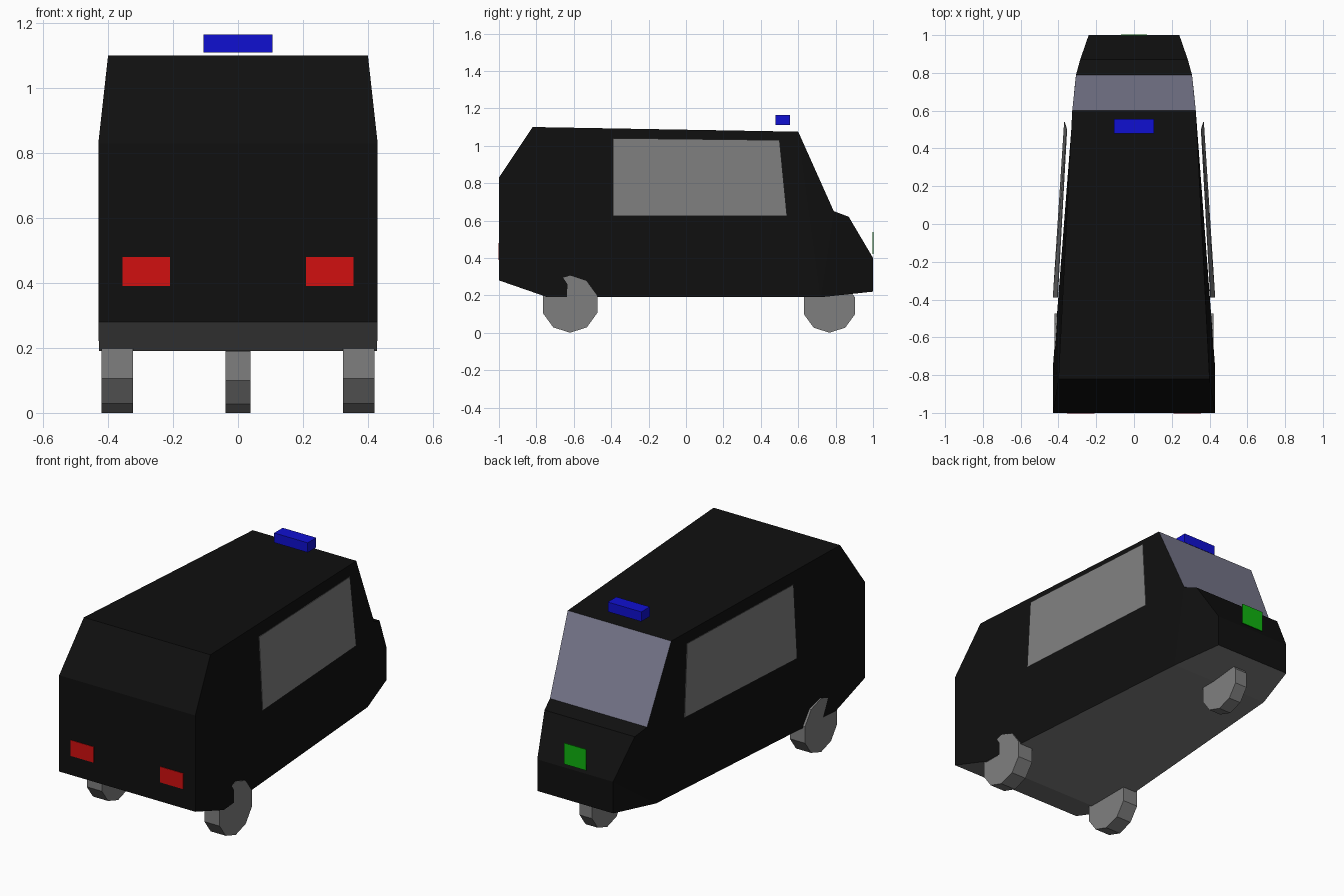
import bpy, bmesh, math
from mathutils import Matrix, Vector

if "Cube" in bpy.data.objects:
    bpy.data.objects.remove(bpy.data.objects["Cube"])


def mat(name, rgb):
    m = bpy.data.materials.new(name)
    m.diffuse_color = (*rgb, 1)
    m.use_nodes = True
    m.node_tree.nodes["Principled BSDF"].inputs["Base Color"].default_value = m.diffuse_color
    return m


BLACK = mat("black paint", (0.005, 0.005, 0.005))
GREY = mat("grey", (0.213, 0.213, 0.213))
GLASS = mat("blue grey glass", (0.195, 0.195, 0.275))
RED = mat("red", (0.64, 0.005, 0.005))
BLUE = mat("blue", (0.005, 0.005, 0.64))
GREEN = mat("green", (0.005, 0.45, 0.005))


def finish(bm, name, *mats):
    bmesh.ops.recalc_face_normals(bm, faces=bm.faces)
    me = bpy.data.meshes.new(name)
    bm.to_mesh(me)
    bm.free()
    for m in mats:
        me.materials.append(m)
    ob = bpy.data.objects.new(name, me)
    bpy.context.collection.objects.link(ob)
    return ob


def box(name, lo, hi, m):
    lo, hi = Vector(lo), Vector(hi)
    bm = bmesh.new()
    bmesh.ops.create_cube(bm, size=1, matrix=Matrix.Translation((lo + hi) / 2)
                          @ Matrix.Diagonal((*(hi - lo), 1)))
    return finish(bm, name, m)


def wheel(name, x, y, r, width):
    # ten-sided disc with a corner touching the ground
    bm = bmesh.new()
    bmesh.ops.create_cone(bm, cap_ends=True, segments=10, radius1=r, radius2=r, depth=width)
    ring = sorted(bm.verts, key=lambda v: v.co.z)
    for k, group in enumerate((ring[:10], ring[10:])):
        group.sort(key=lambda v: math.atan2(v.co.y, v.co.x))
        for i, v in enumerate(group):
            a = math.radians(-90 + 36 * i)
            v.co = (x + (k - 0.5) * width, y + r * math.cos(a), r + r * math.sin(a))
    return finish(bm, name, GREY)


# Body: side profile as (y, z, half width), tapering towards the nose
profile = [(-1, 0.28, 0.43), (-1, 0.83, 0.43), (-0.82, 1.10, 0.40), (0.60, 1.075, 0.327),
           (0.79, 0.65, 0.307), (0.87, 0.62, 0.285), (1, 0.40, 0.24), (1, 0.22, 0.24),
           (0.72, 0.19, 0.315), (-0.74, 0.19, 0.428)]
bm = bmesh.new()
left = [bm.verts.new((-w, y, z)) for y, z, w in profile]
right = [bm.verts.new((w, y, z)) for y, z, w in profile]
n = len(profile)
for i in range(n):
    j = (i + 1) % n
    f = bm.faces.new((left[i], left[j], right[j], right[i]))
    if i == 3:
        f.material_index = 2          # windscreen
    elif i >= 7:
        f.material_index = 1          # underside
for side in (left, right):
    bm.faces.new([side[i] for i in (0, 1, 2, 3, 4, 8, 9)])   # main flank
    bm.faces.new([side[i] for i in (4, 5, 6, 7, 8)])         # nose flank
bmesh.ops.triangulate(bm, faces=[f for f in bm.faces if len(f.verts) > 4])
finish(bm, "body", BLACK, GREY, GLASS)

# Side windows: thin panes standing just off the flanks
pane = [(0.43, -0.39, 0.625), (0.37, 0.54, 0.625), (0.358, 0.50, 1.03), (0.407, -0.39, 1.04)]
for s, label in ((-1, "left"), (1, "right")):
    bm = bmesh.new()
    outer = [bm.verts.new((s * x, y, z)) for x, y, z in pane]
    inner = [bm.verts.new((s * (x - 0.004), y, z)) for x, y, z in pane]
    bm.faces.new(outer)
    bm.faces.new(inner[::-1])
    for i in range(4):
        j = (i + 1) % 4
        bm.faces.new((outer[i], inner[i], inner[j], outer[j]))
    finish(bm, label + "_window", GREY)

    # Tail lights and rear wheels
    a, b = sorted((s * 0.21, s * 0.355))
    box(label + "_tail_light", (a, -1.003, 0.39), (b, -0.998, 0.48), RED)
    wheel(label + "_rear_wheel", s * 0.372, -0.62, 0.153, 0.096)

wheel("front_wheel", 0, 0.767, 0.144, 0.078)

# Nose plate and roof beacon
box("nose_plate", (-0.07, 0.997, 0.42), (0.07, 1.002, 0.54), GREEN)
box("roof_beacon", (-0.106, 0.478, 1.11), (0.106, 0.555, 1.165), BLUE)
